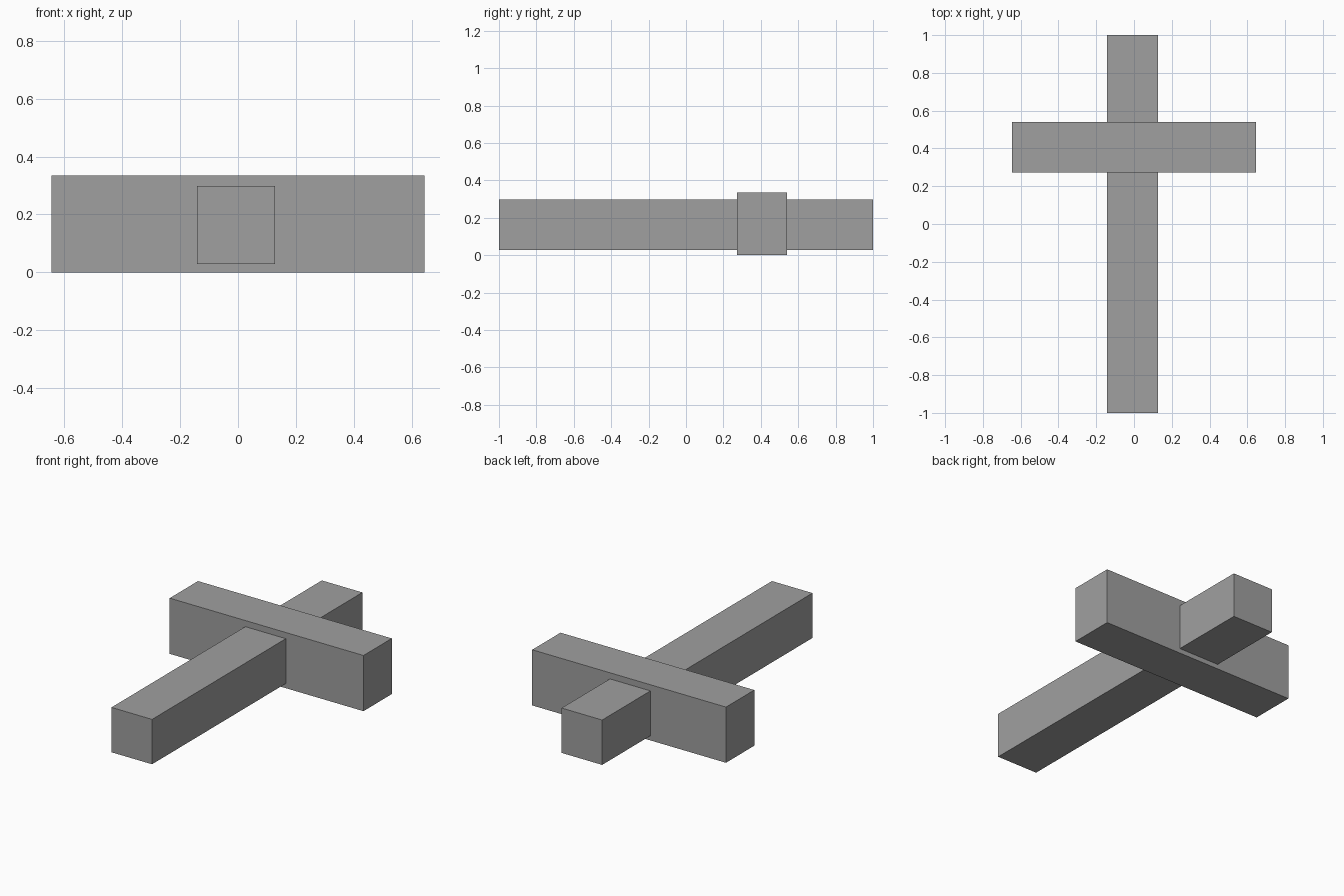
import bpy
from mathutils import Vector

# Remove the default object
cube = bpy.data.objects.get("Cube")
if cube:
    bpy.data.objects.remove(cube, do_unlink=True)

# Single grey material
grey = bpy.data.materials.new("plain grey")
grey.use_nodes = True
colour = (0.35, 0.35, 0.35, 1.0)
grey.diffuse_color = colour
grey.node_tree.nodes["Principled BSDF"].inputs["Base Color"].default_value = colour


def add_beam(name, low, high):
    """Square-edged beam spanning two opposite corners."""
    low, high = Vector(low), Vector(high)
    bpy.ops.mesh.primitive_cube_add(size=1, location=(low + high) / 2)
    beam = bpy.context.object
    beam.name = name
    beam.scale = high - low
    bpy.ops.object.transform_apply(location=False, rotation=False, scale=True)
    beam.data.materials.append(grey)
    return beam


# Long beam running front to back
add_beam("long_beam", (-0.142, -1.0, 0.028), (0.128, 1.0, 0.298))

# Slightly taller beam crossing it
add_beam("cross_beam", (-0.645, 0.272, 0.0), (0.645, 0.541, 0.335))
